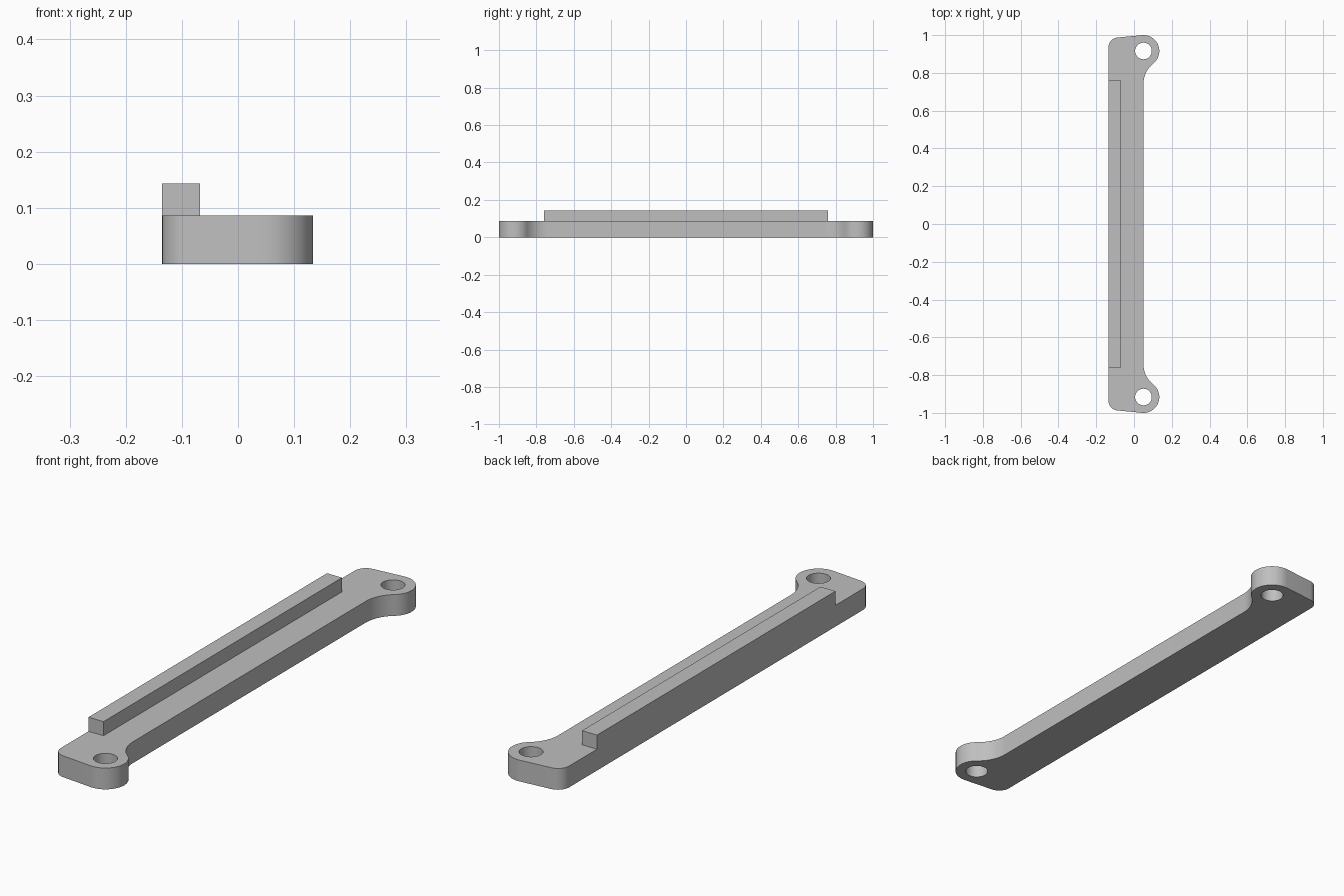
import bpy, bmesh
from math import sin, cos, tan, acos, pi, radians
from mathutils import Vector

cube = bpy.data.objects.get("Cube")
if cube:
    bpy.data.objects.remove(cube, do_unlink=True)

LEFT = -0.135                    # straight outer side
BASE_H, TOP_H = 0.086, 0.143     # plate and rail heights
BOSS = Vector((0.05, 0.916))     # screw boss centre
BOSS_R, HOLE_R = 0.084, 0.044
FILLET_R, CORNER_R = 0.14, 0.05
SLOPE = radians(5.5)             # tilt of the end edges

grey = bpy.data.materials.new("grey plastic")
grey.use_nodes = True
colour = (0.52, 0.52, 0.52, 1)
grey.diffuse_color = colour
grey.node_tree.nodes["Principled BSDF"].inputs["Base Color"].default_value = colour


def arc(centre, radius, start, end, steps):
    angles = [start + (end - start) * i / steps for i in range(steps + 1)]
    return [Vector((centre[0] + radius * cos(a), centre[1] + radius * sin(a))) for a in angles]


def prism(name, outline, bottom, top):
    """Extrude a counter-clockwise outline between two heights."""
    bm = bmesh.new()
    face = bm.faces.new([bm.verts.new((p[0], p[1], bottom)) for p in outline])
    new = bmesh.ops.extrude_face_region(bm, geom=[face])["geom"]
    bmesh.ops.translate(bm, vec=(0, 0, top - bottom),
                        verts=[v for v in new if isinstance(v, bmesh.types.BMVert)])
    bmesh.ops.recalc_face_normals(bm, faces=bm.faces)
    mesh = bpy.data.meshes.new(name)
    bm.to_mesh(mesh)
    bm.free()
    mesh.materials.append(grey)
    obj = bpy.data.objects.new(name, mesh)
    bpy.context.collection.objects.link(obj)
    return obj


def combine(target, other, operation):
    mod = target.modifiers.new(operation.lower(), "BOOLEAN")
    mod.operation, mod.solver, mod.object = operation, "EXACT", other
    bpy.context.view_layer.objects.active = target
    bpy.ops.object.modifier_apply(modifier=mod.name)
    bpy.data.objects.remove(other, do_unlink=True)


# Plate outline, back half: concave fillet, round boss, sloped end, rounded corner
reach = FILLET_R + BOSS_R
bend = acos(FILLET_R / reach)
fillet_centre = BOSS + Vector((FILLET_R, -reach * sin(bend)))
end_angle = pi / 2 + SLOPE
edge_start = BOSS + BOSS_R * Vector((cos(end_angle), sin(end_angle)))
corner_x = LEFT + CORNER_R
corner_y = edge_start.y - (edge_start.x - corner_x) * tan(SLOPE) - CORNER_R / cos(SLOPE)
half = (arc(fillet_centre, FILLET_R, pi, pi - bend, 16)
        + arc(BOSS, BOSS_R, -bend, end_angle, 32)[1:]
        + arc((corner_x, corner_y), CORNER_R, end_angle, pi, 12))
outline = half + [Vector((p.x, -p.y)) for p in reversed(half)]
plate = prism("mounting_bracket", outline, 0, BASE_H)

# Raised rail along the straight side
rail = prism("raised_rail", [(LEFT, -0.76), (-0.068, -0.76), (-0.068, 0.76), (LEFT, 0.76)],
             BASE_H / 2, TOP_H)
combine(plate, rail, "UNION")

# Screw holes through both bosses
for side in (1, -1):
    drill = prism("hole_cutter", arc((BOSS.x, side * BOSS.y), HOLE_R, 0, 2 * pi, 40)[:-1],
                  -0.05, TOP_H)
    drill.hide_render = True
    combine(plate, drill, "DIFFERENCE")

# Smooth round walls, crisp edges
bpy.ops.object.select_all(action="DESELECT")
plate.select_set(True)
bpy.context.view_layer.objects.active = plate
bpy.ops.object.shade_smooth_by_angle(angle=radians(30))
